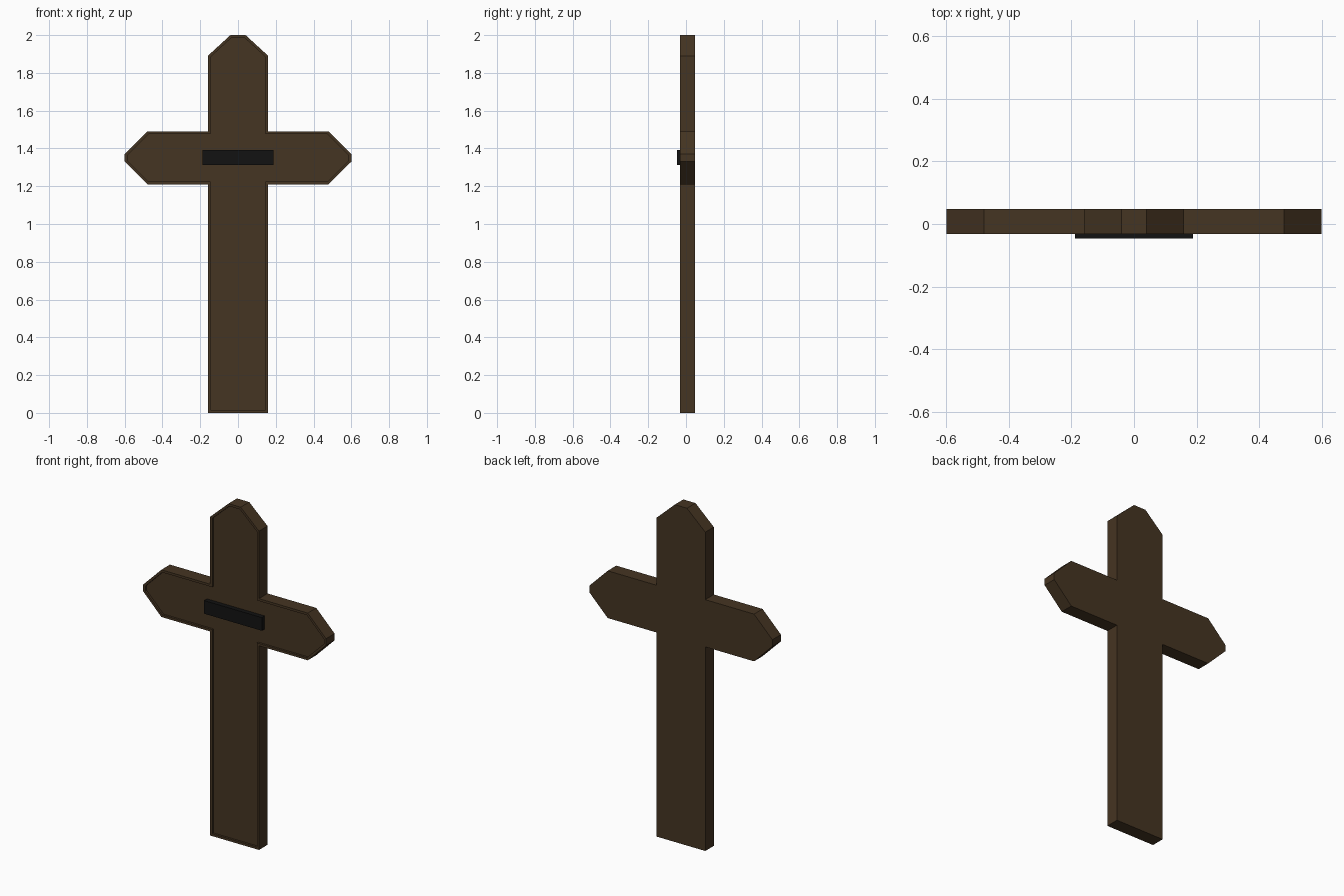
import bpy, bmesh

if "Cube" in bpy.data.objects:
    bpy.data.objects.remove(bpy.data.objects["Cube"])

FRONT, BACK = -0.032, 0.048
RIM, RECESS = 0.014, 0.012


def material(name, rgb):
    m = bpy.data.materials.new(name)
    m.diffuse_color = (*rgb, 1)
    m.use_nodes = True
    m.node_tree.nodes["Principled BSDF"].inputs["Base Color"].default_value = m.diffuse_color
    return m


def finish(name, bm, mat):
    bmesh.ops.recalc_face_normals(bm, faces=bm.faces)
    mesh = bpy.data.meshes.new(name)
    bm.to_mesh(mesh)
    bm.free()
    mesh.materials.append(mat)
    obj = bpy.data.objects.new(name, mesh)
    bpy.context.collection.objects.link(obj)
    return obj


wood = material("dark_wood", (0.06, 0.035, 0.016))
black = material("black_plate", (0.006, 0.006, 0.006))

# Cross outline: right half, mirrored to the left
half = [(0.16, 0), (0.16, 1.21), (0.48, 1.21), (0.6, 1.33), (0.6, 1.37),
        (0.48, 1.49), (0.16, 1.49), (0.16, 1.89), (0.04, 2.0)]
outline = half + [(-x, z) for x, z in reversed(half)]

# Solid cross with the front face sunk inside a thin rim
bm = bmesh.new()
front = bm.faces.new([bm.verts.new((x, FRONT, z)) for x, z in outline])
back = bm.faces.new([bm.verts.new((x, BACK, z)) for x, z in reversed(outline)])
fv, bv = list(front.verts), list(reversed(back.verts))
n = len(fv)
for i in range(n):
    j = (i + 1) % n
    bm.faces.new((fv[j], fv[i], bv[i], bv[j]))
bm.normal_update()
bmesh.ops.inset_region(bm, faces=[front], thickness=RIM, depth=0,
                       use_even_offset=True, use_boundary=True)
bm.normal_update()
bmesh.ops.inset_region(bm, faces=[front], thickness=0, depth=-RECESS,
                       use_even_offset=True, use_boundary=True)
finish("cross_body", bm, wood)

# Flat plate on the crossing
bm = bmesh.new()
bmesh.ops.create_cube(bm, size=1)
y0, y1 = -0.047, FRONT + RECESS
bmesh.ops.scale(bm, vec=(0.378, y1 - y0, 0.078), verts=bm.verts)
bmesh.ops.translate(bm, vec=(0, (y0 + y1) / 2, 1.352), verts=bm.verts)
finish("name_plate", bm, black)
